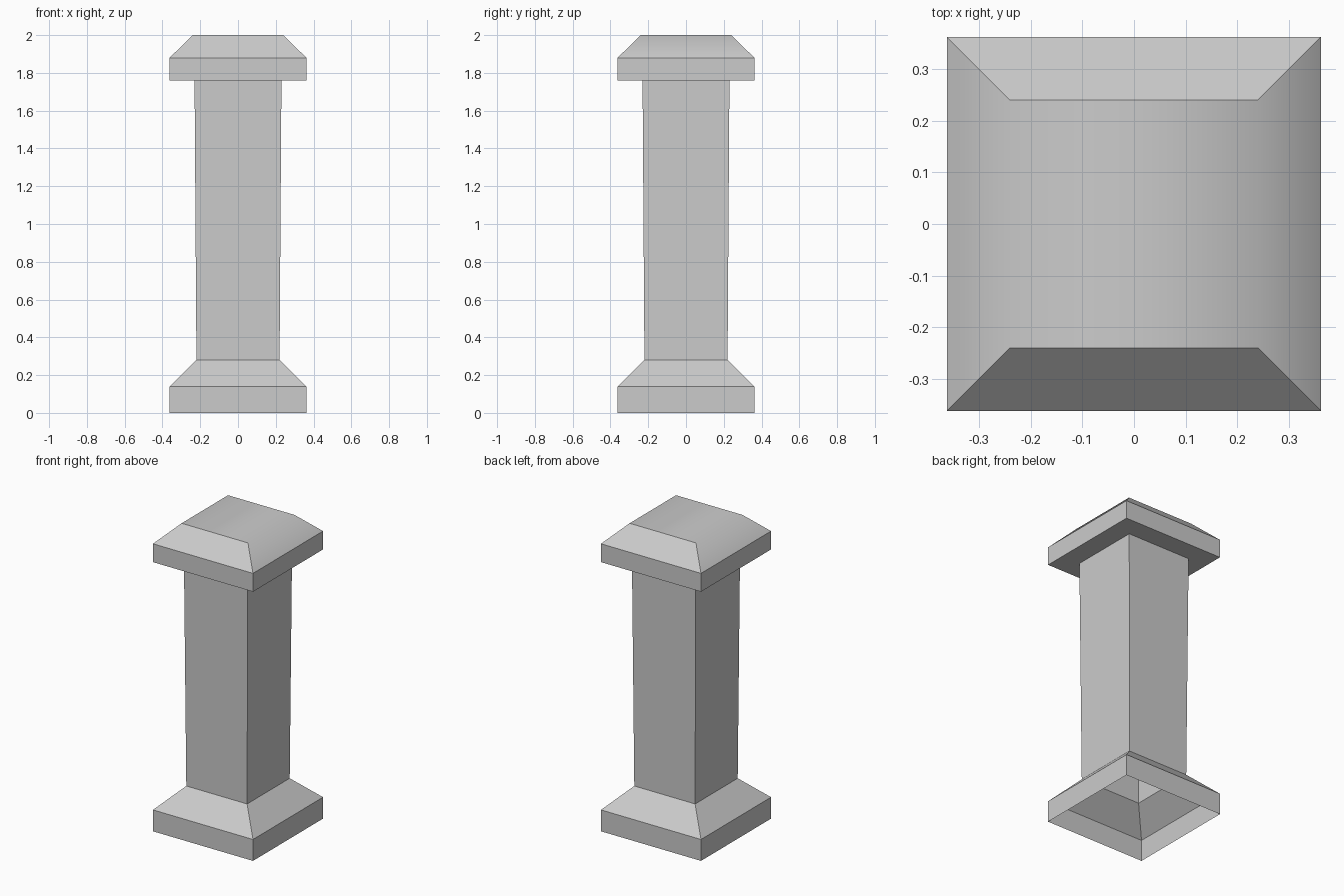
import bpy, bmesh

if "Cube" in bpy.data.objects:
    bpy.data.objects.remove(bpy.data.objects["Cube"])


def square_loft(name, profile, cap_top=False):
    """Skin square rings given as (half width, height), open at the bottom."""
    bm = bmesh.new()
    rings = [[bm.verts.new((sx * h, sy * h, z))
              for sx, sy in ((-1, -1), (1, -1), (1, 1), (-1, 1))]
             for h, z in profile]
    for low, high in zip(rings, rings[1:]):
        for i in range(4):
            j = (i + 1) % 4
            bm.faces.new((low[i], low[j], high[j], high[i]))
    top = bm.faces.new(rings[-1]) if cap_top else None
    bm.normal_update()

    # Crisp edges, flat faces
    for e in bm.edges:
        e.smooth = False
    # The cap's top blends softly into its left and right slopes
    if top:
        top.smooth = True
        for e in top.edges:
            for f in e.link_faces:
                if f is not top and abs(f.normal.x) > 0.1:
                    f.smooth = True
                    e.smooth = True

    mesh = bpy.data.meshes.new(name)
    bm.to_mesh(mesh)
    bm.free()
    obj = bpy.data.objects.new(name, mesh)
    bpy.context.collection.objects.link(obj)
    return obj


# Plinth with sloped shoulder, hollow underneath
square_loft("base", [(0.362, 0), (0.362, 0.14), (0.22, 0.28)])

# Shaft, slightly wider at the top
square_loft("shaft", [(0.22, 0.28), (0.23, 1.76)])

# Overhanging cap with bevelled top
square_loft("cap", [(0.23, 1.76), (0.362, 1.76), (0.362, 1.88), (0.24, 2.0)], cap_top=True)
